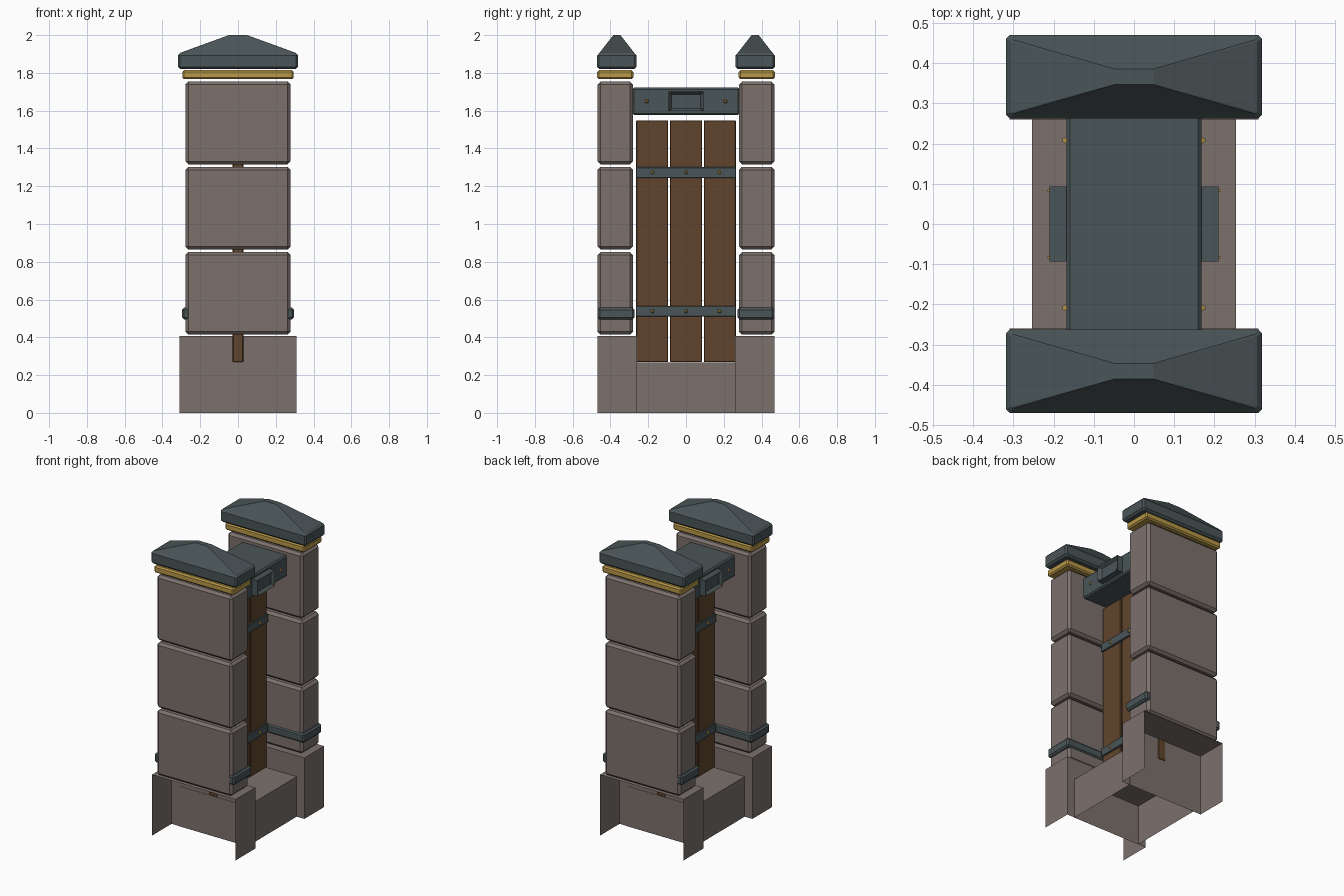
import bpy, bmesh, math
from mathutils import Matrix, Vector

old = bpy.data.objects.get("Cube")
if old:
    bpy.data.objects.remove(old, do_unlink=True)


def material(name, rgb):
    m = bpy.data.materials.new(name)
    m.use_nodes = True
    m.diffuse_color = (*rgb, 1)
    m.node_tree.nodes["Principled BSDF"].inputs["Base Color"].default_value = (*rgb, 1)
    return m


stone = material("stone", (0.20, 0.165, 0.152))
slate = material("slate_metal", (0.068, 0.09, 0.097))
wood = material("wood", (0.118, 0.06, 0.026))
gold = material("gold", (0.48, 0.31, 0.065))


def finish(bm, name, mat):
    bmesh.ops.recalc_face_normals(bm, faces=bm.faces)
    mesh = bpy.data.meshes.new(name)
    bm.to_mesh(mesh)
    bm.free()
    mesh.materials.append(mat)
    ob = bpy.data.objects.new(name, mesh)
    bpy.context.collection.objects.link(ob)
    return ob


def box_mesh(x, y, z, bevel=0.0):
    """Box spanning the three (low, high) ranges, with chamfered edges."""
    bm = bmesh.new()
    bmesh.ops.create_cube(bm, size=1)
    for v in bm.verts:
        v.co = Vector([r[0] if c < 0 else r[1] for c, r in zip(v.co, (x, y, z))])
    if bevel:
        bmesh.ops.bevel(bm, geom=bm.edges[:], offset=bevel, segments=1,
                        affect='EDGES', profile=0.5)
    return bm


def box(name, mat, x, y, z, bevel=0.0):
    return finish(box_mesh(x, y, z, bevel), name, mat)


def open_box(name, mat, x, y, z, directions):
    """Thin shell box without the faces that look along the given directions."""
    bm = box_mesh(x, y, z)
    bm.normal_update()
    gone = [f for f in bm.faces if any(f.normal.dot(Vector(d)) > 0.9 for d in directions)]
    bmesh.ops.delete(bm, geom=gone, context='FACES')
    return finish(bm, name, mat)


def span(a, b, s):
    """Range of y from a to b, mirrored when s is negative."""
    return tuple(sorted((a * s, b * s)))


def rivet(name, s, x, y, z, r=0.013, h=0.012):
    """Four-sided stud pointing along x."""
    bm = bmesh.new()
    bmesh.ops.create_cone(bm, cap_ends=True, segments=4, radius1=r, radius2=r * 0.4, depth=h)
    turn = Matrix.Rotation(s * math.pi / 2, 4, 'Y') @ Matrix.Rotation(math.pi / 4, 4, 'Z')
    bmesh.ops.transform(bm, matrix=Matrix.Translation((s * x, y, z)) @ turn, verts=bm.verts)
    finish(bm, name, gold)


def cap(name, cy):
    """Chamfered slab that slopes up to a short flat ridge."""
    bm = bmesh.new()
    rings = []
    for hx, hy, z, c in ((0.306, 0.092, 1.82, 0.006), (0.318, 0.104, 1.832, 0.01),
                         (0.318, 0.104, 1.892, 0.01), (0.306, 0.092, 1.906, 0.004),
                         (0.048, 0.019, 2.0, 0.001)):
        ring = []
        for sx, sy in ((1, 1), (-1, 1), (-1, -1), (1, -1)):
            pair = [(sx * hx, sy * (hy - c)), (sx * (hx - c), sy * hy)]
            if sx * sy < 0:
                pair.reverse()
            ring += [bm.verts.new((px, cy + py, z)) for px, py in pair]
        rings.append(ring)
    for a, b in zip(rings, rings[1:]):
        for i in range(len(a)):
            j = (i + 1) % len(a)
            bm.faces.new((a[i], a[j], b[j], b[i]))
    bm.faces.new(rings[0][::-1])
    bm.faces.new(rings[-1])
    finish(bm, name, slate)


# Two pillars: open plinth, three stone blocks, strap, gold band and cap
for s, side in ((-1, "front"), (1, "back")):
    open_box(f"{side}_plinth", stone, (-0.31, 0.31), span(0.26, 0.468, s), (0, 0.408),
             [(0, s, 0), (0, 0, -1)])
    for i in range(3):
        z = 0.414 + i * 0.451
        box(f"{side}_pillar_block_{i + 1}", stone, (-0.279, 0.279),
            span(0.281, 0.468, s), (z, z + 0.438), 0.016)
    box(f"{side}_pillar_strap", slate, (-0.296, 0.296), span(0.273, 0.4675, s),
        (0.494, 0.557), 0.011)
    box(f"{side}_gold_band", gold, (-0.295, 0.295), span(0.279, 0.47, s),
        (1.767, 1.814), 0.009)
    cap(f"{side}_cap", s * 0.366)

# Threshold shell between the plinths
open_box("threshold", stone, (-0.253, 0.253), (-0.262, 0.262), (0, 0.268), [(0, 0, -1)])

# Door planks and their metal straps
for i in (-1, 0, 1):
    box(f"door_plank_{i + 2}", wood, (-0.028, 0.028),
        (i * 0.179 - 0.085, i * 0.179 + 0.085), (0.269, 1.549), 0.004)
for name, z in (("lower", 0.538), ("upper", 1.272)):
    box(f"{name}_door_strap", slate, (-0.038, 0.038), (-0.266, 0.266),
        (z - 0.029, z + 0.029), 0.004)

# Lintel beam
box("lintel", slate, (-0.168, 0.168), (-0.284, 0.284), (1.577, 1.722), 0.009)

# Plaques with a recessed centre and all studs, on both sides
for s, side in ((-1, "right"), (1, "left")):
    bm = box_mesh(span(0.16, 0.21, s), (-0.093, 0.093), (1.597, 1.702))
    bm.normal_update()
    outer = [f for f in bm.faces if f.normal.x * s > 0.9]
    bmesh.ops.inset_region(bm, faces=outer, thickness=0.022)
    bmesh.ops.translate(bm, verts=outer[0].verts, vec=(-0.02 * s, 0, 0))
    finish(bm, f"{side}_plaque", slate)
    for y in (-0.083, 0.083):
        for z in (1.607, 1.692):
            rivet(f"{side}_plaque_stud", s, 0.212, y, z, 0.005, 0.008)
    for y in (-0.208, 0.208):
        rivet(f"{side}_lintel_stud", s, 0.172, y, 1.65)
    for z in (0.538, 1.272):
        for y in (-0.178, 0, 0.178):
            rivet(f"{side}_door_stud", s, 0.042, y, z)
